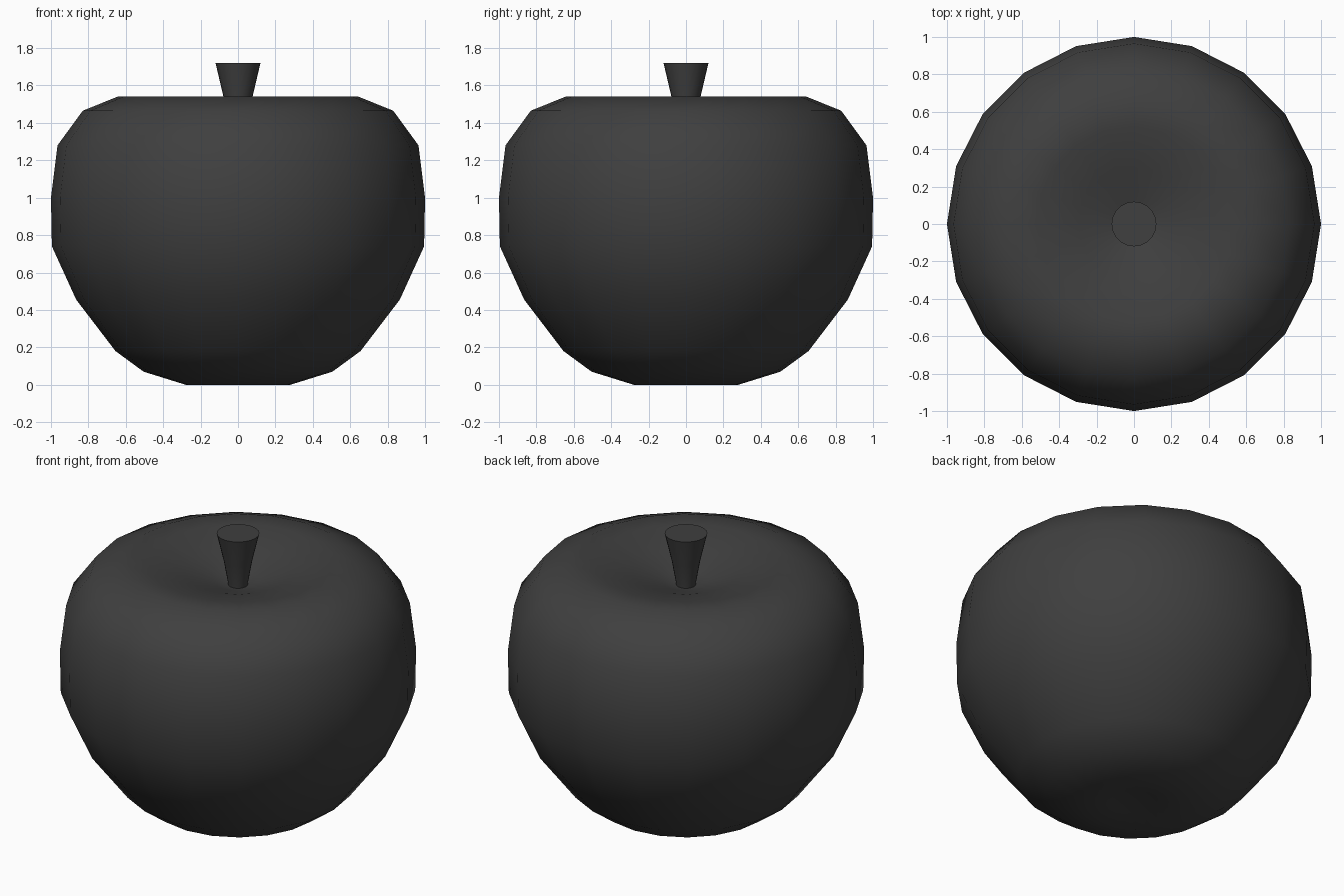
import bpy, bmesh, math

if "Cube" in bpy.data.objects:
    bpy.data.objects.remove(bpy.data.objects["Cube"])

mat = bpy.data.materials.new("dark_skin")
mat.diffuse_color = (0.05, 0.05, 0.05, 1)
mat.use_nodes = True
mat.node_tree.nodes["Principled BSDF"].inputs["Base Color"].default_value = mat.diffuse_color


def lathe(name, profile, sides, angle):
    """Revolve (radius, z) points about z; radius 0 makes a pole."""
    bm = bmesh.new()
    rings = []
    for r, z in profile:
        if r == 0:
            rings.append([bm.verts.new((0, 0, z))] * sides)
        else:
            rings.append([bm.verts.new((r * math.cos(2 * math.pi * i / sides),
                                        r * math.sin(2 * math.pi * i / sides), z))
                          for i in range(sides)])
    for a, b in zip(rings, rings[1:]):
        for i in range(sides):
            j = (i + 1) % sides
            bm.faces.new(list(dict.fromkeys((a[i], a[j], b[j], b[i]))))
    bmesh.ops.recalc_face_normals(bm, faces=bm.faces)
    mesh = bpy.data.meshes.new(name)
    bm.to_mesh(mesh)
    bm.free()
    ob = bpy.data.objects.new(name, mesh)
    bpy.context.collection.objects.link(ob)
    mesh.materials.append(mat)
    bpy.ops.object.select_all(action='DESELECT')
    ob.select_set(True)
    bpy.context.view_layer.objects.active = ob
    bpy.ops.object.shade_smooth_by_angle(angle=math.radians(angle))
    return ob


# Fruit body with a shallow base dimple and a deeper dimple on top
lathe("fruit_body", [
    (0, 0.03), (0.13, 0.02), (0.28, 0.0), (0.505, 0.07), (0.655, 0.18),
    (0.865, 0.455), (0.995, 0.74), (1.0, 1.0), (0.965, 1.28), (0.83, 1.465),
    (0.645, 1.54), (0.52, 1.535), (0.3, 1.48), (0.126, 1.42), (0, 1.39)], 20, 60)

# Stem flaring towards its flat top
lathe("stem", [
    (0, 1.38), (0.054, 1.38), (0.057, 1.42), (0.08, 1.55), (0.12, 1.72), (0, 1.72)], 20, 35)
